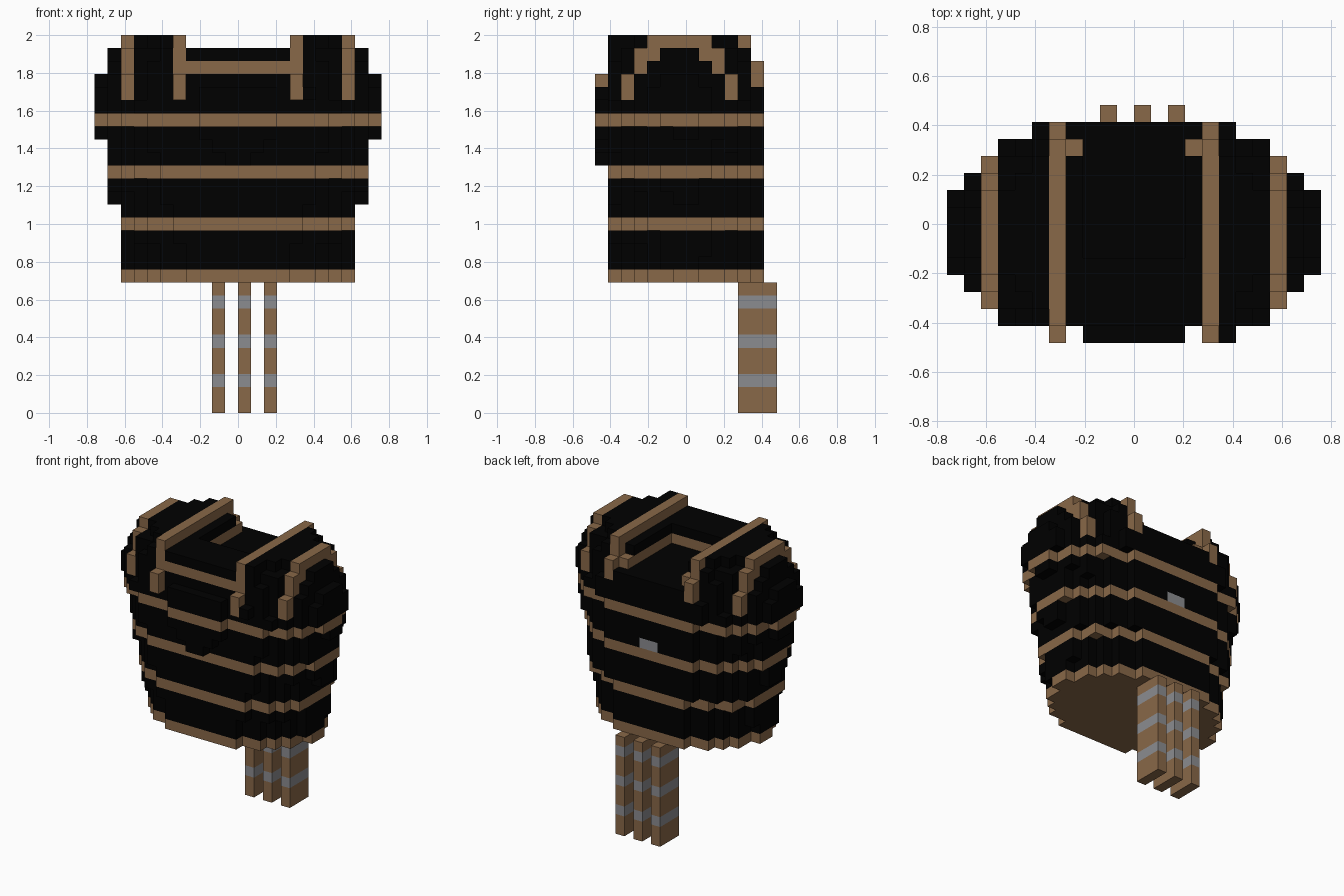
import bpy, bmesh
from mathutils import Vector

if "Cube" in bpy.data.objects:
    bpy.data.objects.remove(bpy.data.objects["Cube"], do_unlink=True)

U = 2 / 29  # block size


def make_material(name, rgb):
    m = bpy.data.materials.new(name)
    m.use_nodes = True
    m.diffuse_color = (*rgb, 1)
    m.node_tree.nodes["Principled BSDF"].inputs["Base Color"].default_value = (*rgb, 1)
    return m


BLACK, TAN, GREY = range(3)
MATERIALS = [make_material("black", (0, 0, 0)),
             make_material("tan_leather", (0.25, 0.138, 0.065)),
             make_material("grey_metal", (0.26, 0.265, 0.28))]


def block(cells, xs, ys, zs, colour, mirror=False):
    """Fill ranges of block cells, optionally on both sides."""
    for x in range(*xs):
        for y in range(*ys):
            for z in range(*zs):
                cells[x, y, z] = colour
                if mirror:
                    cells[-1 - x, y, z] = colour


def carve(cells, xs, ys, zs):
    for x in range(*xs):
        for y in range(*ys):
            for z in range(*zs):
                cells.pop((x, y, z), None)


def build(name, cells):
    """Turn cells into one mesh made of the outer faces only."""
    bm = bmesh.new()
    verts = {}

    def vert(p):
        key = tuple(p)
        if key not in verts:
            verts[key] = bm.verts.new(Vector(p) * U)
        return verts[key]

    for cell, colour in cells.items():
        for axis in range(3):
            for side in (0, 1):
                near = list(cell)
                near[axis] += 2 * side - 1
                if tuple(near) in cells:
                    continue
                b, c = (axis + 1) % 3, (axis + 2) % 3
                corners = []
                for db, dc in ((0, 0), (1, 0), (1, 1), (0, 1)):
                    p = list(cell)
                    p[axis] += side
                    p[b] += db
                    p[c] += dc
                    corners.append(vert(p))
                if not side:
                    corners.reverse()
                face = bm.faces.new(corners)
                face.material_index = colour
    mesh = bpy.data.meshes.new(name)
    bm.to_mesh(mesh)
    bm.free()
    for m in MATERIALS:
        mesh.materials.append(m)
    obj = bpy.data.objects.new(name, mesh)
    bpy.context.collection.objects.link(obj)


# Torso: oval layers growing upwards and forwards, a tan band every fourth layer
torso = {}
for z in range(10, 24):
    colour = TAN if z % 4 == 2 else BLACK
    rise = (z - 10) / 14
    half_width = max(8.75, 9.5 + 0.2 * (z - 15.5))
    half_depth = 6.2 + 0.8 * rise
    centre = -0.5 * rise
    for y in range(-6, 6):
        for x in range(-11, 11):
            across = (x + 0.5) / half_width
            along = (y + 0.5 - centre) / half_depth
            if across ** 2 + along ** 2 < 1:
                torso[x, y, z] = colour
    # chest bulge
    if z > 18:
        half = min(z - 18, 3)
        block(torso, (-half, half), (-7, -6), (z, z + 1), colour)
block(torso, (-1, 1), (5, 6), (19, 20), GREY)  # back buckle
build("torso", torso)

# Shoulders and collar: stepped domes, half width by distance from the middle row
shoulders = {}
layers = ((11, 11, 11, 10, 9, 7, 6), (11, 11, 10, 10, 9, 7, 4),
          (10, 10, 10, 9, 8, 7), (10, 10, 9, 9, 8, 6), (9, 9, 9, 7, 6, 5))
for i, widths in enumerate(layers):
    for d, w in enumerate(widths):
        for y in {-1 - d, -1 + d}:
            if y > -7:
                block(shoulders, (-w, w), (y, y + 1), (24 + i, 25 + i), BLACK)
block(shoulders, (-3, 3), (-7, -6), (24, 25), BLACK)
block(shoulders, (5, 6), (-7, -6), (24, 25), BLACK)
block(shoulders, (5, 6), (-6, -5), (28, 29), BLACK)
# neck opening, open at the back
carve(shoulders, (-4, 4), (-7, 7), (28, 29))
carve(shoulders, (-3, 3), (-2, 7), (26, 28))
carve(shoulders, (-4, 4), (4, 7), (27, 28))
carve(shoulders, (-9, 9), (4, 7), (28, 29))
# tan collar trim, and outer straps arching over the shoulders
for (x, y, z) in shoulders:
    a = x if x >= 0 else -1 - x
    if (z == 26 and a < 4) or a == 8:
        shoulders[x, y, z] = TAN
# inner straps from chest to back
block(shoulders, (4, 5), (-7, -6), (24, 26), TAN, True)
block(shoulders, (4, 5), (-6, 5), (24, 29), TAN, True)
block(shoulders, (4, 5), (5, 6), (25, 27), TAN, True)
build("shoulders_and_straps", shoulders)

# Three banded tails hanging at the back
for name, x in (("right_tail", -2), ("middle_tail", 0), ("left_tail", 2)):
    tail = {}
    for z in range(10):
        block(tail, (x, x + 1), (4, 7), (z, z + 1), GREY if z % 3 == 2 else TAN)
    build(name, tail)
